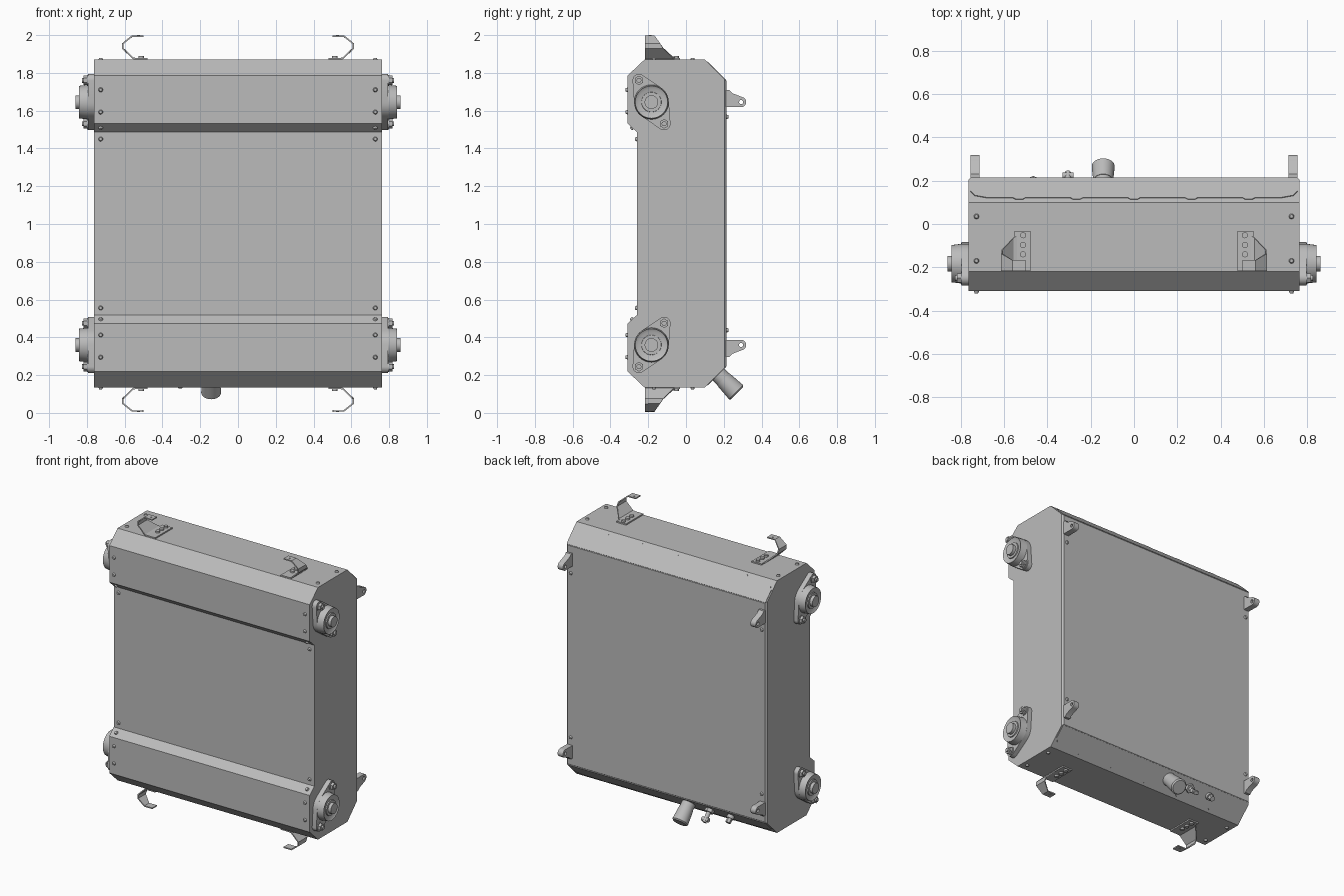
import bpy, bmesh, math
from mathutils import Vector, Matrix

MID = 1.0025    # height of the symmetry plane; parts are modelled relative to it
H = 0.8675      # half height of the casing
W = 0.763       # half width of the casing

cube = bpy.data.objects.get("Cube")
if cube:
    bpy.data.objects.remove(cube, do_unlink=True)

grey = bpy.data.materials.new("plain_grey")
grey.use_nodes = True
grey.diffuse_color = (0.5, 0.5, 0.5, 1)
grey.node_tree.nodes["Principled BSDF"].inputs["Base Color"].default_value = (0.5, 0.5, 0.5, 1)


def finish(name, bm, mirror="", smooth=True):
    """Turn a bmesh into an object, mirrored over the chosen axes."""
    bmesh.ops.recalc_face_normals(bm, faces=bm.faces)
    mesh = bpy.data.meshes.new(name)
    bm.to_mesh(mesh)
    bm.free()
    mesh.materials.append(grey)
    ob = bpy.data.objects.new(name, mesh)
    ob.location.z = MID
    bpy.context.collection.objects.link(ob)
    if mirror:
        mod = ob.modifiers.new("mirror", "MIRROR")
        mod.use_axis = [a in mirror for a in "xyz"]
        mod.use_mirror_merge = False
    if smooth:
        bpy.ops.object.select_all(action="DESELECT")
        ob.select_set(True)
        bpy.context.view_layer.objects.active = ob
        bpy.ops.object.shade_smooth_by_angle(angle=math.radians(35))
    return ob


def rod(bm, start, direction, length, r0, r1=None, sides=32, dish=0):
    """Cylinder or cone from a start point; dish sinks the far cap."""
    d = Vector(direction).normalized()
    turn = d.to_track_quat("Z", "Y").to_matrix().to_4x4()
    place = Matrix.Translation(Vector(start) + d * length / 2) @ turn
    res = bmesh.ops.create_cone(bm, cap_ends=True, segments=sides, radius1=r0,
                                radius2=r0 if r1 is None else r1, depth=length, matrix=place)
    if dish:
        bm.normal_update()
        faces = {f for v in res["verts"] for f in v.link_faces}
        cap = max(faces, key=lambda f: f.calc_center_median().dot(d))
        bmesh.ops.inset_region(bm, faces=[cap], thickness=dish)
        bmesh.ops.translate(bm, verts=cap.verts, vec=-d * dish * 0.6)


def plate(bm, loops, offset):
    """Fill closed 3D loops (outline, then holes) and extrude by a vector."""
    edges = []
    for loop in loops:
        vs = [bm.verts.new(p) for p in loop]
        edges += [bm.edges.new((a, b)) for a, b in zip(vs, vs[1:] + vs[:1])]
    made = bmesh.ops.triangle_fill(bm, edges=edges, use_beauty=True)
    faces = [g for g in made["geom"] if isinstance(g, bmesh.types.BMFace)]
    ext = bmesh.ops.extrude_face_region(bm, geom=faces, use_keep_orig=True)
    moved = [g for g in ext["geom"] if isinstance(g, bmesh.types.BMVert)]
    bmesh.ops.translate(bm, verts=moved, vec=offset)


def arc(x, y, z, r, a0=0, a1=337.5, n=16):
    angles = [math.radians(a0 + (a1 - a0) * i / (n - 1)) for i in range(n)]
    return [(x, y + r * math.cos(a), z + r * math.sin(a)) for a in angles]


# Casing: one side profile, mirrored top to bottom, extruded across
half = [(0.215, H - 0.115), (0.10, H), (-0.22, H), (-0.31, H - 0.085),
        (-0.31, 0.53), (-0.26, 0.485)]
profile = half + [(y, -z) for y, z in reversed(half)]
bm = bmesh.new()
face = bm.faces.new([bm.verts.new((-W, y, z)) for y, z in profile])
ext = bmesh.ops.extrude_face_region(bm, geom=[face], use_keep_orig=True)
bmesh.ops.translate(bm, verts=[g for g in ext["geom"] if isinstance(g, bmesh.types.BMVert)],
                    vec=(2 * W, 0, 0))
rear = [e for e in bm.edges if all(v.co.y > 0.21 for v in e.verts)
        and abs(e.verts[0].co.x - e.verts[1].co.x) < 0.01]
bmesh.ops.bevel(bm, geom=rear, offset=0.011, segments=1, affect="EDGES")
finish("casing", bm, smooth=False)

# Rear cover lip lying on the sloped faces, with small rounded tongues
edge = [(-0.755, 0.212), (-0.755, 0.15), (-0.735, 0.13), (-0.68, 0.12)]
for x in (-0.53, -0.265, 0, 0.265, 0.53):
    edge += [(x - 0.03, 0.12), (x - 0.015, 0.112), (x + 0.015, 0.112), (x + 0.03, 0.12)]
edge += [(-x, y) for x, y in reversed(edge[:4])]
bm = bmesh.new()
plate(bm, [[(x, y, H + 0.10 - y) for x, y in edge]], (0, 0.003, 0.003))
finish("cover_lip", bm, "z", False)

# Flanged bearings on both sides
BY, BZ = -0.183, 0.643
ears = [(BY - 0.066, BZ + 0.115), (BY + 0.067, BZ - 0.115)]
bm = bmesh.new()
points = []
for y, z, r in [(BY, BZ, 0.092)] + [(y, z, 0.034) for y, z in ears]:
    for x in (W - 0.003, W + 0.032):
        points += [bm.verts.new(p) for p in arc(x, y, z, r, 0, 348.75, 32)]
hull = bmesh.ops.convex_hull(bm, input=points)
loose = [v for v in bm.verts if not v.link_faces]
bmesh.ops.delete(bm, geom=loose, context="VERTS")
finish("bearing_flange", bm, "xz")

bm = bmesh.new()
rod(bm, (W + 0.03, BY, BZ), (1, 0, 0), 0.048, 0.092, 0.086, dish=0.016)
rod(bm, (W + 0.05, BY, BZ), (1, 0, 0), 0.026, 0.055, 0.052)
finish("bearing_housing", bm, "xz")

bm = bmesh.new()
rod(bm, (W, BY, BZ), (1, 0, 0), 0.097, 0.036)
finish("roller_shaft", bm, "xz")

bm = bmesh.new()
for y, z in ears:
    rod(bm, (W + 0.03, y, z), (1, 0, 0), 0.006, 0.029)
    rod(bm, (W + 0.036, y, z), (1, 0, 0), 0.018, 0.025, sides=6)
    rod(bm, (W + 0.054, y, z), (1, 0, 0), 0.010, 0.013, sides=16)
finish("bearing_bolts", bm, "xz")

# Bent sheet hooks: (x, z, rear edge y) along the bend
bend = [(0.54, H + 0.005, -0.055), (0.557, H + 0.008, -0.065), (0.61, H + 0.06, -0.12),
        (0.61, H + 0.085, -0.137), (0.56, H + 0.125, -0.167), (0.50, H + 0.125, -0.167)]
bm = bmesh.new()
rows = [(bm.verts.new((x, -0.218, z)), bm.verts.new((x, y, z))) for x, z, y in bend]
for (a, b), (c, d) in zip(rows, rows[1:]):
    bm.faces.new((a, b, d, c))
hook = finish("mounting_hook", bm, "", False)
solid = hook.modifiers.new("sheet", "SOLIDIFY")
solid.thickness = 0.008
solid.offset = 0
mod = hook.modifiers.new("mirror", "MIRROR")
mod.use_axis = (True, False, True)

bm = bmesh.new()
base = [(0.478, -0.218), (0.552, -0.218), (0.552, -0.032), (0.478, -0.032)]
plate(bm, [[(x, y, H - 0.001) for x, y in base]], (0, 0, 0.010))
finish("hook_base", bm, "xz", False)

bm = bmesh.new()
for y in (-0.052, -0.097, -0.14):
    rod(bm, (0.512, y, H + 0.008), (0, 0, 1), 0.012, 0.014, sides=16)
rod(bm, (0.527, -0.19, H + 0.127), (0, 0, 1), 0.004, 0.008, sides=16)
finish("hook_bolts", bm, "xz")

# Rear lugs with a hole
bm = bmesh.new()
outline = [(0.714, 0.21, 0.617), (0.714, 0.23, 0.617)]
outline += arc(0.714, 0.292, 0.643, 0.027, -95, 75, 12)
outline += [(0.714, 0.245, 0.69), (0.714, 0.23, 0.706), (0.714, 0.21, 0.706)]
plate(bm, [outline, arc(0.714, 0.292, 0.643, 0.011)], (0.04, 0, 0))
finish("rear_lug", bm, "xz")

# Panel screws: position and facing direction
screws = [((0.727, -0.31, z), (0, -1, 0)) for z in (0.708, 0.59)]
screws += [((0.727, -0.285, 0.507), (0, -1, -1)), ((0.727, -0.26, 0.447), (0, -1, 0))]
screws += [((0.727, y, H), (0, 0, 1)) for y in (0.035, -0.17)]
screws += [((0.727, 0.215, 0.565), (0, 1, 0))]
bm = bmesh.new()
for place, facing in screws:
    rod(bm, place, facing, 0.010, 0.012, 0.008, sides=16)
finish("panel_screws", bm, "xz")

# Drain fittings on the lower rear slope
OUT = Vector((0, 1, -1)).normalized()


def on_slope(x, out):
    return Vector((x, 0.17, 0.07 - H + 0.0)) + OUT * out


bm = bmesh.new()
rod(bm, on_slope(-0.142, -0.01), OUT, 0.05, 0.044)
rod(bm, on_slope(-0.142, 0.04), OUT, 0.095, 0.046, 0.053)
rod(bm, on_slope(-0.142, 0.135), OUT, 0.008, 0.053, 0.045)
finish("outlet_pipe", bm)

bm = bmesh.new()
rod(bm, on_slope(-0.305, -0.005), OUT, 0.03, 0.03, sides=6)
rod(bm, on_slope(-0.305, 0.02), OUT, 0.075, 0.014)
rod(bm, on_slope(-0.33, 0.075), (1, 0, 0), 0.05, 0.014)
finish("drain_tap", bm)

bm = bmesh.new()
rod(bm, on_slope(-0.465, -0.005), OUT, 0.03, 0.024)
rod(bm, on_slope(-0.465, 0.02), OUT, 0.035, 0.018, sides=6)
finish("drain_plug", bm)
